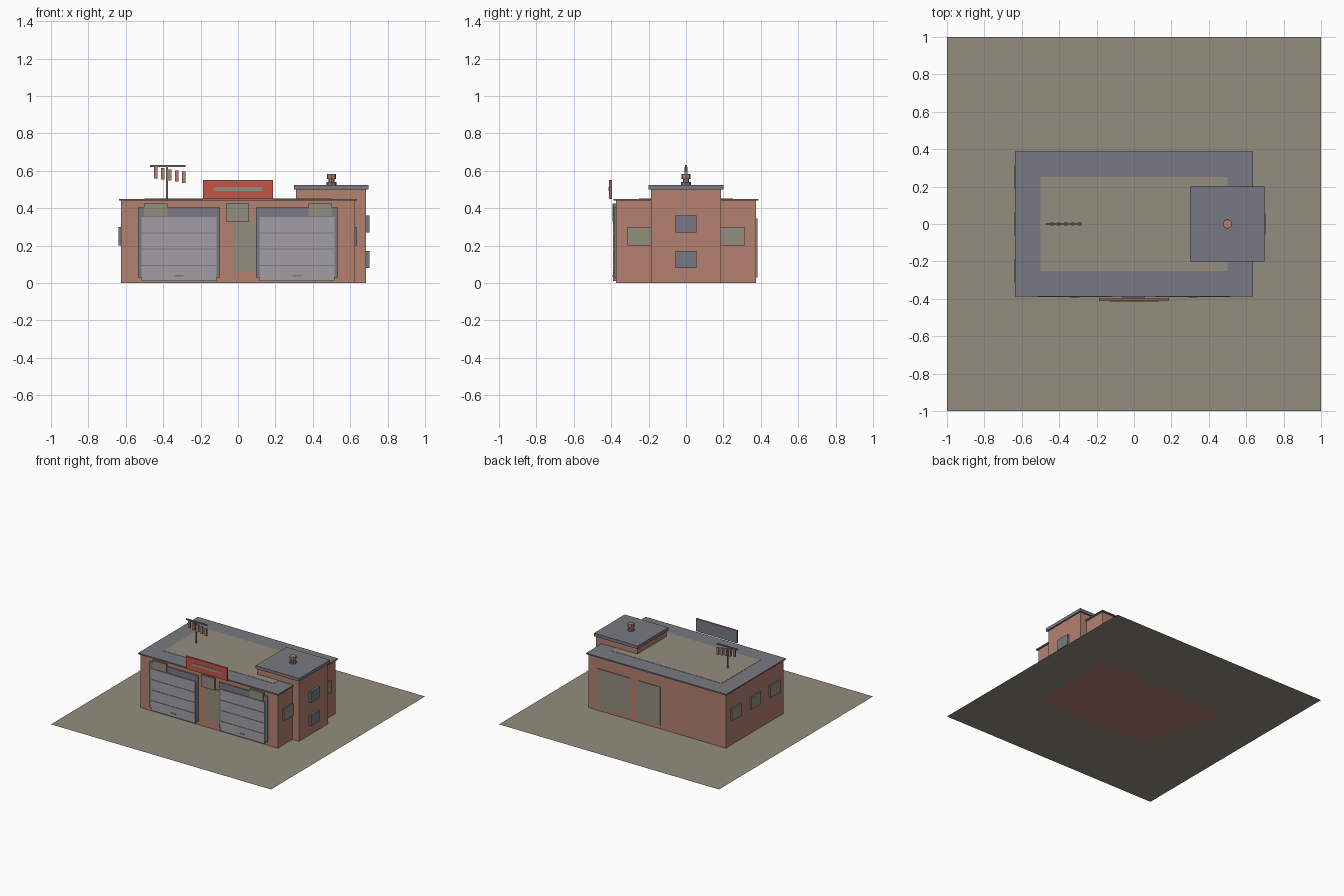
import bpy, bmesh
from mathutils import Vector

cube = bpy.data.objects.get("Cube")
if cube:
    bpy.data.objects.remove(cube, do_unlink=True)


def material(name, rgb):
    linear = [((c / 255 + 0.055) / 1.055) ** 2.4 for c in rgb] + [1]
    m = bpy.data.materials.new(name)
    m.use_nodes = True
    m.diffuse_color = linear
    m.node_tree.nodes["Principled BSDF"].inputs["Base Color"].default_value = linear
    return m


TAN = material("tan", (148, 141, 126))
BRICK = material("brick", (180, 129, 111))
GREY = material("slate grey", (121, 122, 130))
PALE = material("shutter grey", (161, 159, 166))
RED = material("sign red", (194, 84, 72))


def finish(name, bm, mats):
    mesh = bpy.data.meshes.new(name)
    bm.to_mesh(mesh)
    bm.free()
    for m in mats:
        mesh.materials.append(m)
    obj = bpy.data.objects.new(name, mesh)
    bpy.context.collection.objects.link(obj)
    return obj


def box(name, x, y, z, mat, face_mat=None, facing=None):
    """Box from three (low, high) ranges; faces turned to 'facing' get face_mat."""
    bm = bmesh.new()
    bmesh.ops.create_cube(bm, size=1)
    for v in bm.verts:
        v.co = [lo + (c + 0.5) * (hi - lo) for c, (lo, hi) in zip(v.co, (x, y, z))]
    bm.normal_update()
    if face_mat:
        for f in bm.faces:
            f.material_index = int(f.normal.dot(Vector(facing)) > 0.9)
    return finish(name, bm, [mat, face_mat] if face_mat else [mat])


def cylinder(name, x, y, z, radius, mat, sides=8):
    bm = bmesh.new()
    bmesh.ops.create_cone(bm, cap_ends=True, segments=sides, radius1=radius,
                          radius2=radius, depth=z[1] - z[0])
    bmesh.ops.translate(bm, verts=bm.verts, vec=(x, y, sum(z) / 2))
    return finish(name, bm, [mat])


FRONT, BACK, LEFT, RIGHT = (0, -1, 0), (0, 1, 0), (1, 0, 0), (-1, 0, 0)

# Ground sheet
bm = bmesh.new()
bmesh.ops.create_grid(bm, x_segments=1, y_segments=1, size=1)
finish("ground", bm, [TAN])

# Main hall and flat roof
box("hall_walls", (-0.625, 0.625), (-0.375, 0.375), (0, 0.44), BRICK)
box("hall_roof", (-0.637, 0.637), (-0.388, 0.388), (0.44, 0.45), GREY)
box("roof_deck", (-0.5, 0.5), (-0.25, 0.25), (0.449, 0.452), TAN)

# Side tower with its slab and chimney
box("tower_walls", (0.31, 0.685), (-0.188, 0.188), (0, 0.5), BRICK)
box("tower_roof", (0.3, 0.697), (-0.2, 0.2), (0.5, 0.525), GREY)
cylinder("chimney_base", 0.5, 0, (0.525, 0.54), 0.026, GREY)
cylinder("chimney_neck", 0.5, 0, (0.54, 0.556), 0.016, BRICK)
cylinder("chimney_cap", 0.5, 0, (0.556, 0.582), 0.025, BRICK)

# Two garage bays: surround, shutter slats, handle and lamp
for side, label in ((-1, "right"), (1, "left")):
    cx = side * 0.315
    box(label + "_bay_surround", (cx - 0.22, cx + 0.22), (-0.384, -0.37),
        (0.03, 0.405), GREY)
    box(label + "_shutter_back", (cx - 0.2, cx + 0.2), (-0.387, -0.37),
        (0.012, 0.355), GREY)
    edges = (0.012, 0.097, 0.185, 0.27, 0.358)
    for i, (lo, hi) in enumerate(zip(edges, edges[1:])):
        box(f"{label}_shutter_slat_{i}", (cx - 0.2, cx + 0.2), (-0.391, -0.38),
            (lo, hi - 0.005), PALE)
    box(label + "_shutter_handle", (cx - 0.024, cx + 0.024), (-0.394, -0.39),
        (0.035, 0.042), GREY)
    lx = side * 0.44
    box(label + "_bay_lamp", (lx - 0.062, lx + 0.062), (-0.39, -0.37),
        (0.358, 0.425), GREY, TAN, FRONT)

# Entrance door with the window over it
box("front_door", (-0.025, 0.092), (-0.381, -0.37), (0.06, 0.335), TAN)
box("front_window", (-0.064, 0.06), (-0.392, -0.37), (0.33, 0.425), GREY, TAN, FRONT)

# Rear doors
box("rear_wide_door", (0.24, 0.545), (0.37, 0.381), (0.03, 0.345), TAN)
box("rear_door", (-0.03, 0.17), (0.37, 0.381), (0.03, 0.345), TAN)

# Side windows
for i, y in enumerate((-0.25, 0, 0.25)):
    box(f"right_window_{i}", (-0.638, -0.62), (y - 0.063, y + 0.063),
        (0.2, 0.3), GREY, TAN, RIGHT)
    if y:
        box(f"left_window_{i}", (0.62, 0.636), (y - 0.063, y + 0.063),
            (0.2, 0.3), GREY, TAN, LEFT)
for i, z in enumerate((0.08, 0.27)):
    box(f"tower_window_{i}", (0.68, 0.702), (-0.057, 0.057), (z, z + 0.09), GREY)

# Roof sign: grey backing, red board, pale stripe
box("sign_backing", (-0.187, 0.187), (-0.403, -0.395), (0.45, 0.552), GREY)
box("sign_board", (-0.187, 0.187), (-0.411, -0.403), (0.45, 0.552), RED)
box("sign_stripe", (-0.13, 0.13), (-0.414, -0.41), (0.493, 0.514), TAN)

# Aerial: mast, top bar and hanging rods that shift down along it
box("aerial_mast", (-0.385, -0.375), (-0.005, 0.005), (0.45, 0.625), GREY)
box("aerial_bar", (-0.47, -0.282), (-0.005, 0.005), (0.62, 0.63), GREY)
for i in range(5):
    x, drop = -0.44 + 0.0375 * i, 0.006 * i
    box(f"aerial_rod_{i}", (x - 0.009, x + 0.009), (-0.007, 0.007),
        (0.56 - drop, 0.62 - drop), BRICK)
